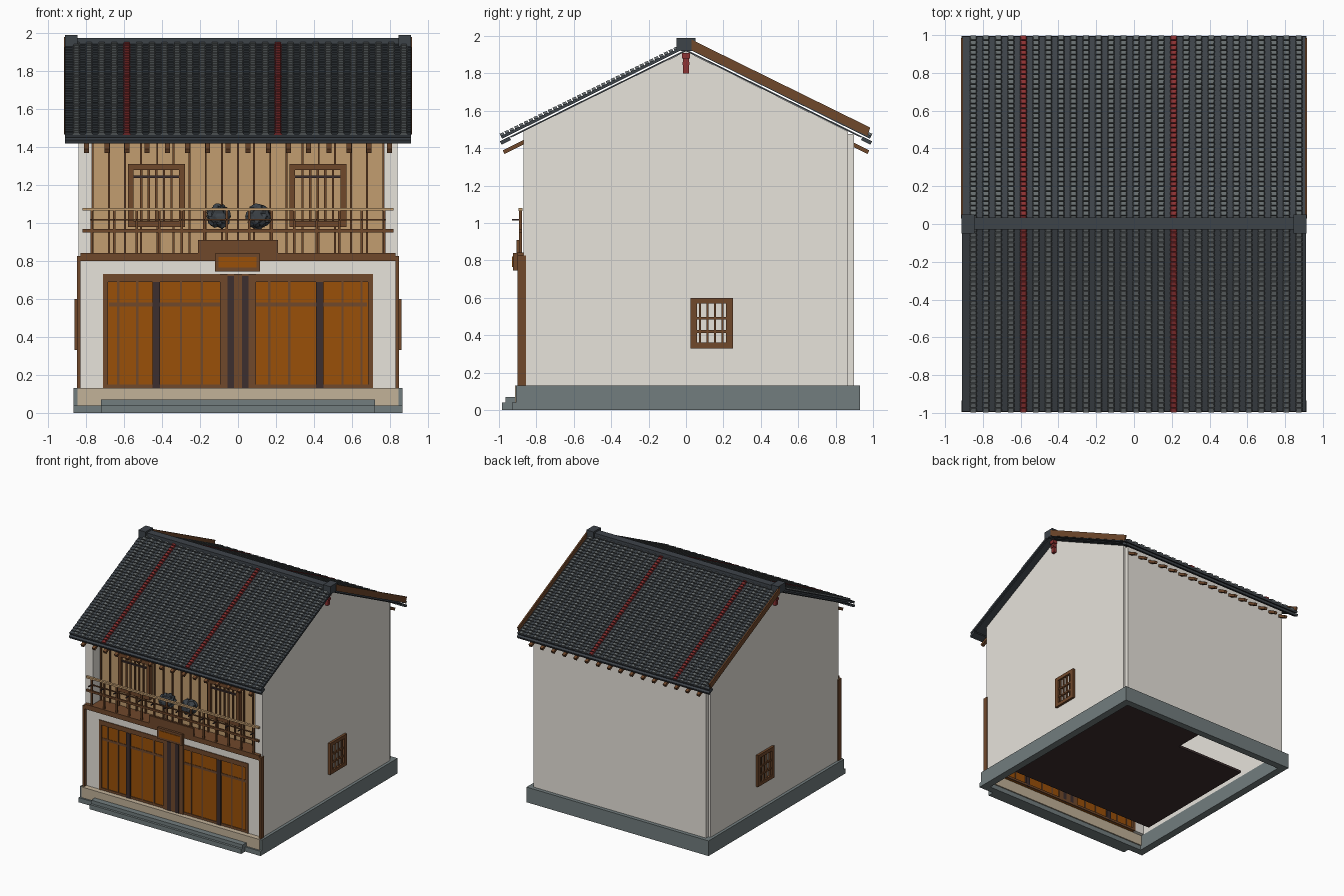
import bpy, bmesh, random
from math import atan, cos, sin
from mathutils import Vector, Matrix

cube = bpy.data.objects.get("Cube")
if cube:
    bpy.data.objects.remove(cube)
random.seed(4)


def material(name, rgb):
    mat = bpy.data.materials.new(name)
    mat.use_nodes = True
    linear = [((c / 255 + 0.055) / 1.055) ** 2.4 for c in rgb] + [1]
    mat.diffuse_color = linear
    mat.node_tree.nodes["Principled BSDF"].inputs["Base Color"].default_value = linear
    return mat


plaster = material("plaster", (234, 230, 222))
stone = material("grey stone", (114, 125, 126))
sandstone = material("sandstone", (194, 178, 153))
tan_wood = material("tan wood", (194, 157, 112))
brown = material("brown wood", (112, 72, 43))
orange = material("orange wood", (154, 80, 8))
dark = material("dark wood", (60, 46, 46))
tile_grey = material("tile grey", (102, 108, 110))
slate = material("slate", (61, 67, 73))
red = material("red", (142, 50, 50))


def finish(name, bm, mat):
    bmesh.ops.recalc_face_normals(bm, faces=bm.faces)
    mesh = bpy.data.meshes.new(name)
    bm.to_mesh(mesh)
    bm.free()
    mesh.materials.append(mat)
    obj = bpy.data.objects.new(name, mesh)
    bpy.context.collection.objects.link(obj)


def boxes(name, mat, bounds, tilt=0):
    """Boxes from (x0, x1, y0, y1, z0, z1), each tilted about its own x axis."""
    bm = bmesh.new()
    for x0, x1, y0, y1, z0, z1 in bounds:
        place = Matrix.Translation(((x0 + x1) / 2, (y0 + y1) / 2, (z0 + z1) / 2))
        size = Matrix.Diagonal((x1 - x0, y1 - y0, z1 - z0, 1))
        bmesh.ops.create_cube(bm, size=1, matrix=place @ Matrix.Rotation(tilt, 4, "X") @ size)
    finish(name, bm, mat)


def both(bounds):
    """The same boxes on the -x and +x sides."""
    return bounds + [(-b, -a, *rest) for a, b, *rest in bounds]


def prism(name, mat, outline, x0, x1):
    """A y-z outline extruded along x."""
    bm = bmesh.new()
    face = bm.faces.new([bm.verts.new((x0, y, z)) for y, z in outline])
    out = bmesh.ops.extrude_face_region(bm, geom=[face])
    bmesh.ops.translate(bm, vec=(x1 - x0, 0, 0),
                        verts=[v for v in out["geom"] if isinstance(v, bmesh.types.BMVert)])
    finish(name, bm, mat)


def spread(first, last, count):
    return [first + (last - first) * i / (count - 1) for i in range(count)]


# Plinth and steps
boxes("plinth", stone, both([(0.8, 0.865, -0.91, 0.93, 0, 0.13)])
      + [(-0.8, 0.8, 0.87, 0.93, 0, 0.13), (-0.865, 0.865, -0.93, -0.87, 0, 0.04)])
boxes("plinth_front", sandstone, [(-0.845, 0.845, -0.915, -0.86, 0.04, 0.131)])
boxes("front_step", stone, [(-0.72, 0.72, -0.985, -0.9, 0, 0.04),
                            (-0.72, 0.72, -0.965, -0.9, 0.04, 0.07)])
boxes("ground_floor", dark, [(-0.76, 0.8, -0.72, 0.45, 0.13, 0.15), (-0.1, 0.8, 0.45, 0.85, 0.13, 0.15)])

# Walls
FRONT = -0.87
gable = [(FRONT, 0.13), (0.865, 0.13), (0.865, 1.49), (0, 1.918), (FRONT, 1.49)]
for side, x in (("right", -0.84), ("left", 0.8)):
    prism(side + "_gable_wall", plaster, gable, x, x + 0.04)
boxes("back_wall", plaster, [(-0.82, 0.82, 0.86, 0.898, 0.13, 1.475)])
boxes("front_wall", plaster, both([(0.71, 0.835, FRONT, -0.83, 0.13, 0.8),
                                   (0.77, 0.835, FRONT, -0.75, 0.84, 1.47)])
      + [(-0.71, 0.71, FRONT, -0.83, 0.73, 0.8)])
boxes("corner_boards", brown, both([(0.83, 0.848, -0.9, -0.855, 0.13, 0.825)]))

# Ground floor doors
boxes("door_panels", orange, [(-0.7, 0.7, -0.867, -0.845, 0.13, 0.7)])
boxes("door_frame", brown, both([(0.684, 0.71, -0.876, -0.83, 0.13, 0.73),
                                 (0.055, 0.095, -0.88, -0.83, 0.13, 0.73)])
      + [(-0.71, 0.71, -0.876, -0.83, 0.69, 0.73), (-0.71, 0.71, -0.873, -0.83, 0.13, 0.15),
         (-0.02, 0.02, -0.88, -0.83, 0.13, 0.73), (-0.68, 0.68, -0.871, -0.83, 0.56, 0.58)])
boxes("door_posts", dark, both([(0.41, 0.45, -0.878, -0.83, 0.13, 0.69),
                                (0.02, 0.055, -0.883, -0.83, 0.13, 0.72)]))
mullions = [-0.63, -0.53, -0.3, -0.19, 0.165, 0.27, 0.55, 0.65]
boxes("door_mullions", brown, [(x - 0.006, x + 0.006, -0.872, -0.84, 0.13, 0.69) for x in mullions])

# Upper facade, set back behind the balcony
boxes("upper_wall", tan_wood, [(-0.77, 0.77, -0.76, -0.73, 0.83, 1.5)])
boxes("upper_battens", brown, [(x - 0.005, x + 0.005, -0.775, -0.75, 0.84, 1.48)
                               for x in spread(-0.765, 0.765, 19)])
for side, x in (("right", -0.43), ("left", 0.42)):
    y0, y1 = -0.8, -0.74
    boxes(side + "_upper_window_frame", brown, [
        (x - 0.15, x - 0.12, y0, y1, 1, 1.31), (x + 0.12, x + 0.15, y0, y1, 1, 1.31),
        (x - 0.15, x + 0.15, y0, y1, 1.28, 1.31), (x - 0.15, x + 0.15, y0, y1, 0.98, 1.01)])
    boxes(side + "_upper_window_panel", tan_wood, [(x - 0.12, x + 0.12, -0.78, y1, 1.01, 1.28)])
    boxes(side + "_upper_window_slats", brown,
          [(s - 0.006, s + 0.006, -0.79, y1, 1, 1.28) for s in spread(x - 0.08, x + 0.08, 5)])
    boxes(side + "_upper_window_bar", dark, [(x - 0.13, x + 0.13, -0.795, y1, 1.238, 1.25)])

# Balcony
boxes("balcony_beam", brown, [(-0.83, 0.83, -0.9, -0.74, 0.8, 0.842)])
boxes("balcony_top_rail", tan_wood, [(-0.82, 0.82, -0.895, -0.875, 1.065, 1.08)])
boxes("balcony_rails", brown, [(-0.82, 0.82, -0.893, -0.877, 0.95, 0.967),
                               (-0.78, 0.78, -0.89, -0.88, 1.013, 1.021)])
boxes("balcony_balusters", brown, [(x - 0.007, x + 0.007, -0.892, -0.878, 0.84, 1.07)
                                   for x in spread(-0.77, 0.77, 14)])
boxes("balcony_pegs", dark, [(x - 0.004, x + 0.004, -0.93, -0.88, 1.013, 1.021)
                             for x in spread(-0.77, 0.77, 14)])
boxes("balcony_panel", brown, [(-0.21, 0.21, -0.905, -0.89, 0.84, 0.91)])
boxes("sign_frame", brown, [(-0.12, 0.115, -0.925, -0.9, 0.745, 0.84)])
boxes("sign_panel", orange, [(-0.102, 0.097, -0.929, -0.924, 0.765, 0.82)])

# Rough dark bundles on the balcony
for side, x in (("right", -0.1), ("left", 0.108)):
    bm = bmesh.new()
    bmesh.ops.create_icosphere(bm, subdivisions=3, radius=0.062)
    for v in bm.verts:
        v.co *= random.uniform(0.85, 1.15)
        v.co += Vector((x, -0.815, 1.035))
        v.co.y = min(max(v.co.y, -0.87), -0.76)
    finish(side + "_bundle", bm, slate)

# Gable windows
inner = spread(0.075, 0.195, 4)
boxes("gable_window_frames", brown, both([
    (0.83, 0.86, 0.025, 0.06, 0.33, 0.6), (0.83, 0.86, 0.215, 0.25, 0.33, 0.6),
    (0.83, 0.86, 0.025, 0.25, 0.33, 0.36), (0.83, 0.86, 0.025, 0.25, 0.57, 0.6)]))
boxes("gable_window_bars", brown, both(
    [(0.83, 0.853, y - 0.006, y + 0.006, 0.35, 0.58) for y in inner]
    + [(0.83, 0.855, 0.05, 0.22, z - 0.007, z + 0.007) for z in (0.42, 0.49)]))

# Roof: pan tiles as a stepped slab, rows of cover tiles over it
EAVE, TOP = Vector((0, 0.99, 1.463)), Vector((0, 0.01, 1.947))
ROWS = 38
slope = atan((TOP.z - EAVE.z) / (EAVE.y - TOP.y))
lift = Vector((0, sin(slope), cos(slope)))
columns = [0.21 + 0.0663 * k for k in range(-16, 11)]
red_columns = (columns[4], columns[16])


def flip(p, s):
    return (p.x, p.y * s, p.z)


def cover_tiles(name, mat, xs, s):
    bm = bmesh.new()
    for x in xs:
        for row in range(ROWS):
            rings = []
            for t, r in ((row, 0.021), (row + 0.75, 0.018)):
                base = EAVE.lerp(TOP, t / ROWS) + Vector((x, 0, 0))
                rings.append([bm.verts.new(flip(
                    base + Vector((r * across, 0, 0)) + lift * r * up, s))
                    for across, up in ((-1, 0), (-0.7, 0.75), (0.7, 0.75), (1, 0))])
            low, high = rings
            for i in range(len(low) - 1):
                bm.faces.new((low[i], low[i + 1], high[i + 1], high[i]))
            bm.faces.new(low)
            bm.faces.new(high)
    finish(name, bm, mat)


for side, s in (("front", -1), ("back", 1)):
    outline = [EAVE - lift * 0.014]
    for row in range(ROWS):
        outline.append(EAVE.lerp(TOP, row / ROWS) + lift * 0.005)
        outline.append(EAVE.lerp(TOP, (row + 1) / ROWS))
    outline.append(TOP - lift * 0.014)
    prism(side + "_pan_tiles", slate, [(p.y * s, p.z) for p in outline], -0.91, 0.91)
    # Thin board under the tiles
    low = EAVE.lerp(TOP, 0.04)
    board = [low - lift * 0.022, TOP - lift * 0.022, TOP - lift * 0.03, low - lift * 0.03]
    prism(side + "_roof_board", slate, [(p.y * s, p.z) for p in board], -0.9, 0.9)
    plain = [x for x in columns if x not in red_columns]
    cover_tiles(side + "_cover_tiles", tile_grey, plain, s)
    cover_tiles(side + "_red_tiles", red, red_columns, s)
    # Eave board and rafter ends
    y = 0.965 * s
    boxes(side + "_eave_board", slate, [(-0.912, 0.912, y - 0.028, y + 0.028, 1.43, 1.45)], -slope * s)
    y = 0.92 * s
    boxes(side + "_rafters", brown, [(x - 0.013, x + 0.013, y - 0.062, y + 0.062, 1.395, 1.417)
                                     for x in spread(-0.797, 0.797, 16)], -slope * s)

# Boards on the back roof edges
board = [(0.03, 1.98), (0.985, 1.51), (0.97, 1.465), (0.03, 1.925)]
for side, x in (("right", -0.916), ("left", 0.904)):
    prism(side + "_verge_board", brown, board, x, x + 0.012)

# Ridge with end blocks, and hanging gable ornaments
boxes("ridge", slate, [(-0.91, 0.91, -0.03, 0.035, 1.92, 1.975)])
boxes("ridge_ends", slate, both([(0.845, 0.912, -0.05, 0.05, 1.925, 1.99)]))
boxes("gable_ornaments", red, both([
    (0.83, 0.875, -0.022, 0.022, 1.88, 1.91), (0.83, 0.865, -0.016, 0.016, 1.8, 1.88),
    (0.83, 0.872, -0.02, 0.02, 1.845, 1.86)]))
